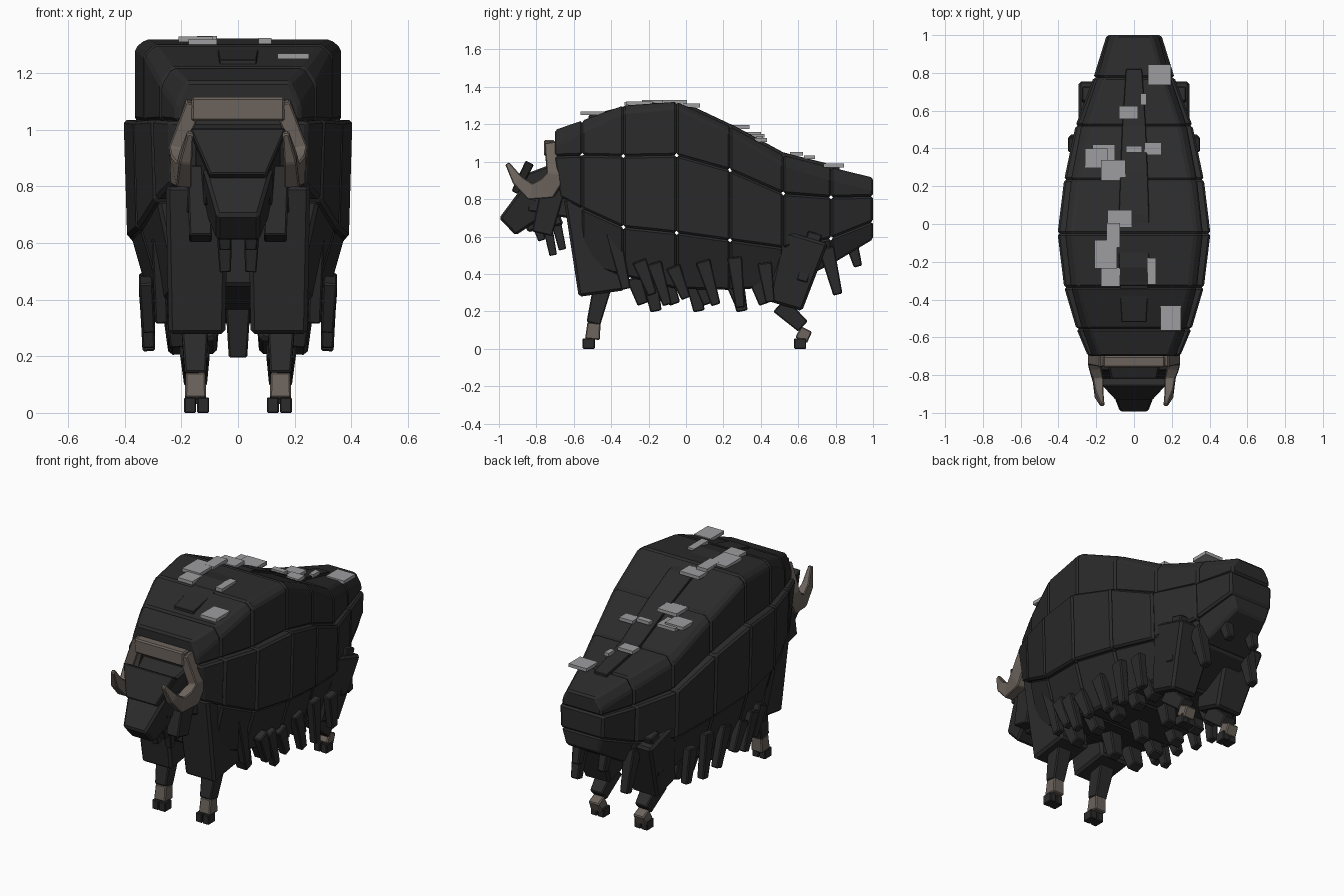
import bpy, bmesh, math
from mathutils import Vector


def material(name, r, g, b):
    m = bpy.data.materials.new(name)
    m.diffuse_color = (r, g, b, 1)
    return m


COAT = material("dark coat", 0.024, 0.024, 0.024)
HORN = material("horn tan", 0.150, 0.125, 0.107)
SNOW = material("pale grey", 0.34, 0.34, 0.35)


def loft(name, rings, mat, bevel=0.0):
    """Closed solid through a list of equal-length rings."""
    bm = bmesh.new()
    vs = [[bm.verts.new(p) for p in ring] for ring in rings]
    n = len(vs[0])
    for a, b in zip(vs, vs[1:]):
        for i in range(n):
            j = (i + 1) % n
            bm.faces.new((a[i], a[j], b[j], b[i]))
    bm.faces.new(vs[0][::-1])
    bm.faces.new(vs[-1])
    bmesh.ops.recalc_face_normals(bm, faces=bm.faces)
    if bevel:
        bmesh.ops.bevel(bm, geom=bm.edges[:], offset=bevel, segments=1,
                        affect='EDGES', clamp_overlap=True)
    me = bpy.data.meshes.new(name)
    bm.to_mesh(me)
    bm.free()
    me.materials.append(mat)
    ob = bpy.data.objects.new(name, me)
    bpy.context.collection.objects.link(ob)
    return ob


def beam(name, pts, mat=COAT, bevel=0.006, sides=(0,)):
    """Tapered bar; pts are (x, y, z, width, depth). sides=(1,-1) mirrors it."""
    for s in sides:
        s = s or 1
        cs = [Vector((p[0] * s, p[1], p[2])) for p in pts]
        rings = []
        for i, p in enumerate(pts):
            t = (cs[min(i + 1, len(cs) - 1)] - cs[max(i - 1, 0)]).normalized()
            side = Vector((1, 0, 0))
            side = (side - t * side.dot(t)).normalized()
            up = t.cross(side)
            w, d = p[3] / 2, p[4] / 2
            rings.append([cs[i] + side * a * w + up * b * d
                          for a, b in ((-1, -1), (1, -1), (1, 1), (-1, 1))])
        loft(name, rings, mat, bevel)


def box(name, x, y, z, sx, sy, sz, mat, bevel=0.0):
    beam(name, [(x, y, z - sz / 2, sx, sy), (x, y, z + sz / 2, sx, sy)], mat, bevel)


LR = (1, -1)

# Body stations: y, top, upper seam, lower seam, belly, half width, top chamfer height
ST = [(-0.70, 1.17, 1.03, 0.81, 0.62, 0.245, 0.09),
      (-0.555, 1.22, 1.035, 0.75, 0.45, 0.305, 0.06),
      (-0.335, 1.30, 1.03, 0.65, 0.39, 0.37, 0.035),
      (-0.05, 1.32, 1.035, 0.62, 0.32, 0.405, 0.03),
      (0.235, 1.19, 0.955, 0.58, 0.315, 0.37, 0.035),
      (0.52, 1.035, 0.83, 0.54, 0.33, 0.31, 0.05),
      (0.775, 0.97, 0.81, 0.59, 0.45, 0.215, 0.06),
      (1.0, 0.915, 0.815, 0.68, 0.585, 0.145, 0.06)]


def top_z(y):
    for a, b in zip(ST, ST[1:]):
        if y <= b[0]:
            f = (y - a[0]) / (b[0] - a[0])
            return a[1] + f * (b[1] - a[1])
    return ST[-1][1]


def section(st, row):
    y, zt, s1, s2, zb, w, ch = st
    if row == "back":
        v = w * 0.9
        half = [(v, s1), (v, zt - ch), (v - 0.038, zt)]
    elif row == "flank":
        half = [(w * 0.97, s2), (w, s1)]
    else:
        half = [(w * 0.72, zb), (w * 0.93, s2)]
    if row == "flank" and y < -0.6:
        return [(x, y + (0.03 if z == s2 else 0), z) for x, z in half] + \
               [(-x, y + (0.03 if z == s2 else 0), z) for x, z in half[::-1]]
    return [(x, y, z) for x, z in half] + [(-x, y, z) for x, z in half[::-1]]


# Bevelled coat blocks, three rows deep
for row in ("back", "flank", "skirt"):
    for i, (a, b) in enumerate(zip(ST, ST[1:])):
        if row == "skirt" and i == 0:
            continue
        loft(f"{row}_block", [section(a, row), section(b, row)], COAT, 0.011)

# Spine ridge
ridge = [(-0.52, 0.13), (-0.23, 0.16), (0.05, 0.16), (0.27, 0.145), (0.52, 0.125), (0.82, 0.085)]
loft("spine_ridge", [[(-w / 2, y, top_z(y) - 0.03), (w / 2, y, top_z(y) - 0.03),
                      (w / 2, y, top_z(y) + 0.015), (-w / 2, y, top_z(y) + 0.015)]
                     for y, w in ridge], COAT, 0.003)

# Pale flat patches along the back: x, y, width, length
for x, y, w, l in [(0.135, 0.79, 0.12, 0.11), (-0.03, 0.59, 0.10, 0.07), (0.05, 0.66, 0.03, 0.06),
                   (-0.20, 0.35, 0.12, 0.10), (-0.16, 0.37, 0.12, 0.10), (-0.11, 0.285, 0.13, 0.11),
                   (0.10, 0.40, 0.09, 0.065), (0.0, 0.395, 0.085, 0.035), (-0.075, 0.03, 0.13, 0.09),
                   (-0.11, -0.06, 0.07, 0.13), (-0.15, -0.16, 0.12, 0.15), (-0.125, -0.28, 0.10, 0.10),
                   (0.095, -0.25, 0.045, 0.14), (0.195, -0.50, 0.11, 0.13)]:
    high = max(top_z(y - l / 2), top_z(y + l / 2))
    z = 0.35 * top_z(y) + 0.65 * high + 0.004
    if abs(x) < 0.06:
        z += 0.015
    box("back_patch", x, y, z, w, l, 0.02, SNOW)

# Front legs
beam("front_upper_leg", [(0.145, -0.525, 0.82, 0.22, 0.26), (0.145, -0.45, 0.295, 0.20, 0.25)],
     bevel=0.014, sides=LR)
beam("front_shin", [(0.153, -0.445, 0.34, 0.10, 0.10), (0.15, -0.495, 0.135, 0.075, 0.075)], sides=LR)
beam("front_fetlock", [(0.15, -0.492, 0.14, 0.07, 0.07), (0.15, -0.50, 0.05, 0.075, 0.08)],
     HORN, sides=LR)

# Rear legs
beam("rear_thigh", [(0.17, 0.64, 0.60, 0.25, 0.25), (0.16, 0.53, 0.23, 0.17, 0.19)],
     bevel=0.014, sides=LR)
beam("rear_shin", [(0.152, 0.50, 0.235, 0.105, 0.10), (0.15, 0.625, 0.12, 0.08, 0.075)], sides=LR)
beam("rear_fetlock", [(0.15, 0.645, 0.105, 0.07, 0.065), (0.15, 0.615, 0.045, 0.075, 0.07)],
     HORN, sides=LR)

# Split hooves
for y in (-0.52, 0.61):
    for toe in (0.123, 0.169):
        for s in LR:
            box("hoof_toe", toe * s, y, 0.0275, 0.042, 0.065, 0.055, COAT, 0.004)

# Head
beam("neck", [(0, -0.52, 0.86, 0.44, 0.36), (0, -0.70, 0.86, 0.32, 0.30)], bevel=0.01)
beam("skull", [(0, -0.64, 0.86, 0.32, 0.30), (0, -0.86, 0.83, 0.22, 0.20)], bevel=0.01)
beam("muzzle", [(0, -0.80, 0.80, 0.25, 0.20), (0, -0.955, 0.652, 0.15, 0.128)], bevel=0.012)
beam("jaw", [(0, -0.68, 0.73, 0.20, 0.14), (0, -0.86, 0.66, 0.14, 0.08)], bevel=0.01)
beam("forehead_fringe", [(0, -0.835, 0.995, 0.34, 0.05), (0, -0.915, 0.835, 0.20, 0.04)])
beam("cheek_hair", [(0.135, -0.71, 0.86, 0.09, 0.13), (0.132, -0.77, 0.615, 0.08, 0.11)], sides=LR)
for y, z in ((-0.73, 0.50), (-0.68, 0.53), (-0.79, 0.58)):
    beam("beard_tuft", [(0.05, y - 0.02, 0.70, 0.06, 0.055), (0.045, y + 0.02, z, 0.04, 0.04)],
         bevel=0.004, sides=LR)

# Horn boss and curved horns
box("horn_boss", 0, -0.73, 1.073, 0.33, 0.06, 0.085, HORN, 0.008)
beam("horn", [(0.155, -0.72, 1.095, 0.06, 0.07), (0.215, -0.69, 0.93, 0.06, 0.11),
              (0.205, -0.74, 0.86, 0.065, 0.12), (0.19, -0.83, 0.84, 0.055, 0.09),
              (0.185, -0.90, 0.90, 0.045, 0.06), (0.168, -0.955, 0.99, 0.022, 0.025)],
     HORN, 0.005, sides=LR)

# Hanging hair: outer row, inner row, then belly
for y, zt, zb in [(-0.36, 0.62, 0.32), (-0.22, 0.47, 0.29), (-0.14, 0.46, 0.235), (-0.04, 0.44, 0.27),
                  (0.12, 0.47, 0.235), (0.27, 0.49, 0.22), (0.43, 0.46, 0.25)]:
    lean = 0.06 if y < 0.2 else 0.02
    x = 0.335 if y > -0.3 else 0.29
    beam("skirt_tuft", [(x - 0.01, y - lean / 2, zt, 0.05, 0.08),
                        (x - 0.02, y + lean / 2 + 0.01, zb, 0.045, 0.05)], sides=LR)
for y in (-0.25, -0.08, 0.10, 0.27, 0.40):
    beam("inner_tuft", [(0.21, y - 0.03, 0.38, 0.09, 0.08), (0.205, y + 0.02, 0.24, 0.07, 0.06)],
         sides=LR)
for y in (-0.18, 0.05, 0.28):
    beam("belly_tuft", [(0, y - 0.02, 0.40, 0.09, 0.09), (0, y + 0.02, 0.20, 0.065, 0.06)])
beam("haunch_tuft", [(0.17, 0.75, 0.54, 0.07, 0.085), (0.165, 0.812, 0.29, 0.05, 0.05)], sides=LR)
beam("hip_tuft", [(0.245, 0.69, 0.62, 0.06, 0.08), (0.245, 0.62, 0.36, 0.05, 0.06)], sides=LR)
beam("rear_tuft", [(0.09, 0.88, 0.58, 0.06, 0.07), (0.085, 0.92, 0.44, 0.045, 0.045)], sides=LR)
